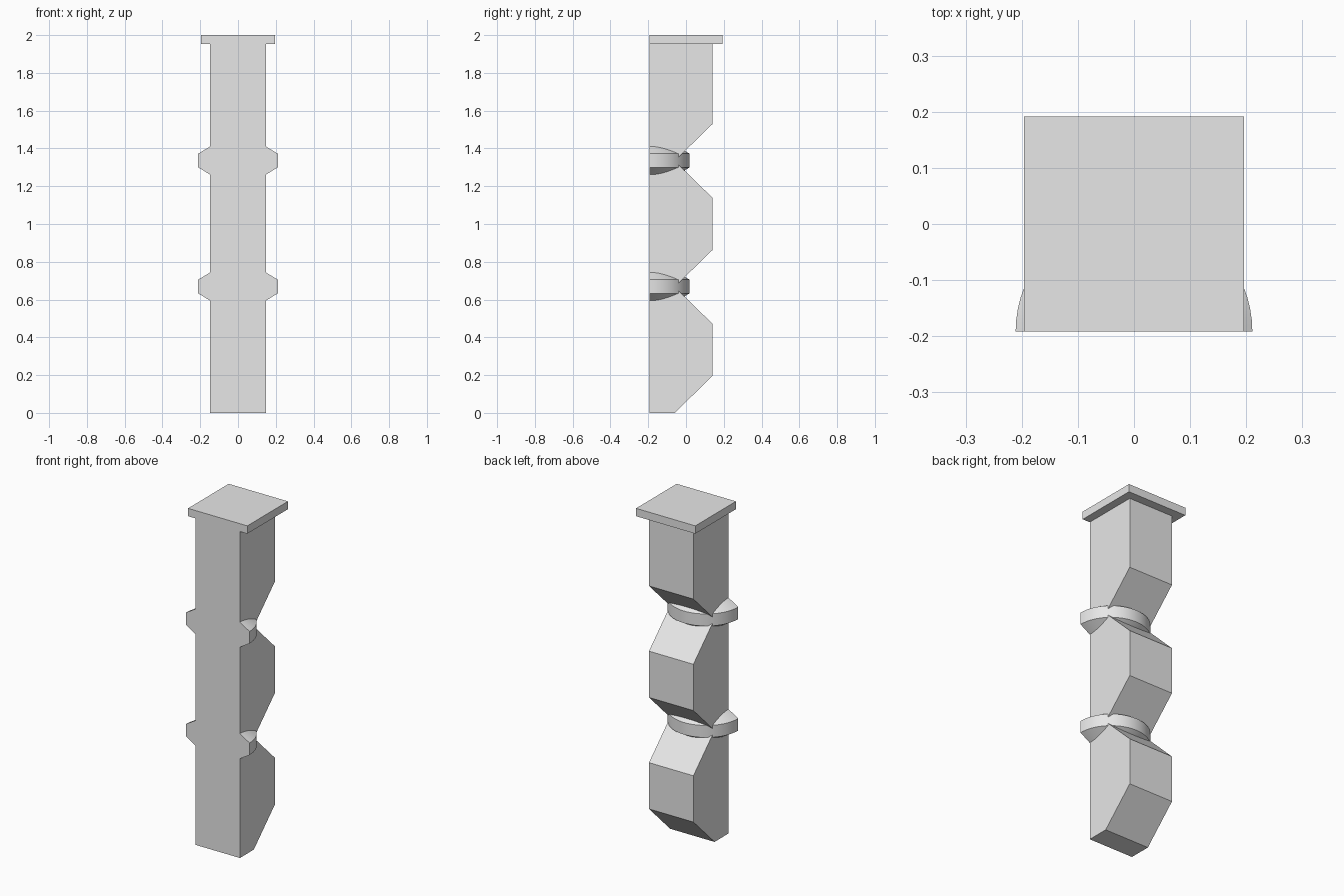
import bpy, bmesh, math

cube = bpy.data.objects.get("Cube")
if cube:
    bpy.data.objects.remove(cube, do_unlink=True)

BACK_Y, FRONT_Y = 0.14, -0.192
HALF_W, CAP_W, RING_R = 0.147, 0.196, 0.211
NECK_Y, RISE = -0.06, 0.195
PERIOD, CAP_Z = 0.667, 1.953

grey = bpy.data.materials.new("light grey")
grey.use_nodes = True
grey.diffuse_color = (0.8, 0.8, 0.8, 1)
grey.node_tree.nodes["Principled BSDF"].inputs["Base Color"].default_value = (0.8, 0.8, 0.8, 1)


def make_object(name, bm):
    bmesh.ops.recalc_face_normals(bm, faces=bm.faces)
    mesh = bpy.data.meshes.new(name)
    bm.to_mesh(mesh)
    bm.free()
    mesh.materials.append(grey)
    obj = bpy.data.objects.new(name, mesh)
    bpy.context.collection.objects.link(obj)
    return obj


def extrude_side_profile(name, points, half_width):
    """Extrude a (y, z) outline across the width."""
    bm = bmesh.new()
    face = bm.faces.new([bm.verts.new((-half_width, y, z)) for y, z in points])
    new = bmesh.ops.extrude_face_region(bm, geom=[face])["geom"]
    verts = [v for v in new if isinstance(v, bmesh.types.BMVert)]
    bmesh.ops.translate(bm, verts=verts, vec=(2 * half_width, 0, 0))
    return make_object(name, bm)


# Post with a flat front and three bevelled blocks stepping up the back
outline = [(FRONT_Y, 0)]
for i in range(3):
    z = i * PERIOD
    outline += [(NECK_Y, z), (BACK_Y, z + RISE)]
    if i < 2:
        outline.append((BACK_Y, z + PERIOD - RISE))
outline += [(BACK_Y, CAP_Z), (FRONT_Y, CAP_Z)]
extrude_side_profile("post", outline, HALF_W)

# Square cap plate, flush with the front
extrude_side_profile("cap_plate", [(FRONT_Y, CAP_Z), (-FRONT_Y, CAP_Z),
                                   (-FRONT_Y, 2), (FRONT_Y, 2)], CAP_W)


# Half-round collars wrapped around each neck
def collar(name, z, steps=32):
    section = [(HALF_W, -0.075), (RING_R, -0.036), (RING_R, 0.036), (HALF_W, 0.075)]
    bm = bmesh.new()
    rows = []
    for i in range(steps + 1):
        a = math.pi * i / steps
        rows.append([bm.verts.new((r * math.cos(a), FRONT_Y + r * math.sin(a), z + h))
                     for r, h in section])
    n = len(section)
    for a, b in zip(rows, rows[1:]):
        for k in range(n):
            m = (k + 1) % n
            bm.faces.new((a[k], b[k], b[m], a[m]))
    bm.faces.new(rows[0])
    bm.faces.new(rows[-1])
    obj = make_object(name, bm)
    bpy.ops.object.select_all(action='DESELECT')
    obj.select_set(True)
    bpy.context.view_layer.objects.active = obj
    bpy.ops.object.shade_smooth_by_angle(angle=math.radians(25))


for name, level in (("lower_collar", 1), ("upper_collar", 2)):
    collar(name, level * PERIOD + 0.002)
